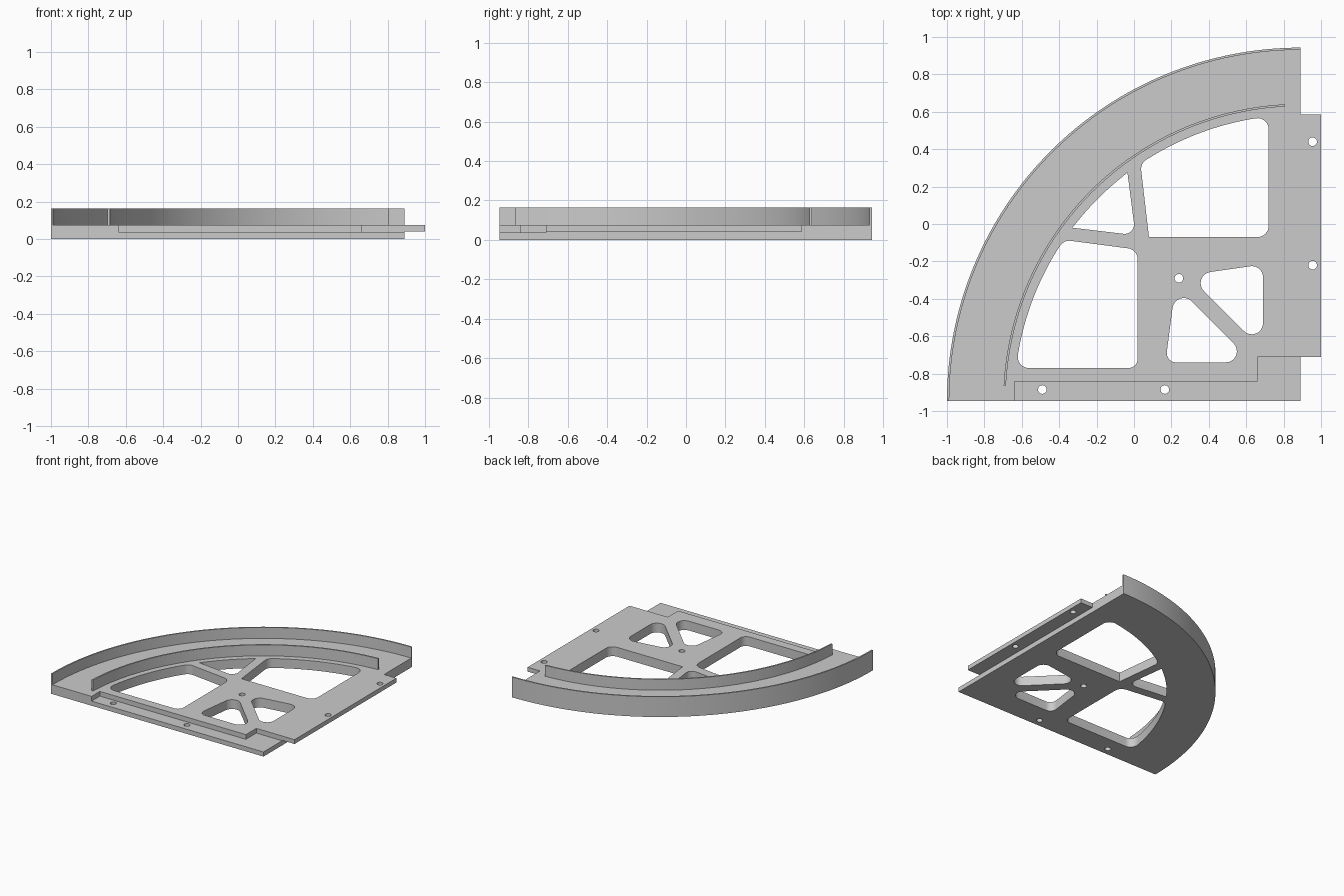
import bpy
import bmesh
from math import atan2, cos, sin, tan, radians, degrees
from mathutils import Vector

CENTRE = Vector((0.89, -0.947))   # corner shared by all the arcs
OUTER_R, POCKET_R, OPENING_R = 1.89, 1.878, 1.531
RIB_R = (1.577, 1.589)
LEDGE_Z, TAB_Z, PLATE_Z, WALL_Z = 0.037, 0.04, 0.075, 0.163

if "Cube" in bpy.data.objects:
    bpy.data.objects.remove(bpy.data.objects["Cube"], do_unlink=True)

grey = bpy.data.materials.new("plain_grey")
grey.use_nodes = True
colour = (0.6, 0.6, 0.6, 1)
grey.diffuse_color = colour
grey.node_tree.nodes["Principled BSDF"].inputs["Base Color"].default_value = colour


def arc(radius, start, end, steps=64, centre=CENTRE):
    """Points along an arc, angles in degrees."""
    angles = [radians(start + (end - start) * i / steps) for i in range(steps + 1)]
    return [centre + Vector((cos(a), sin(a))) * radius for a in angles]


def opening_arc(p, q, trim=0.075):
    """Points on the opening arc from corner p round to corner q, kept clear of both."""
    start, end = [degrees(atan2(c[1] - CENTRE.y, c[0] - CENTRE.x)) for c in (p, q)]
    gap = degrees(trim / OPENING_R)
    return [(v.x, v.y, 0) for v in arc(OPENING_R, start + gap, end - gap, 20)]


def rounded(corners, steps=8):
    """Outline from (x, y, corner radius) entries."""
    pts = []
    for i, (x, y, r) in enumerate(corners):
        p = Vector((x, y))
        if r == 0:
            pts.append(p)
            continue
        u = (Vector(corners[i - 1][:2]) - p).normalized()
        v = (Vector(corners[(i + 1) % len(corners)][:2]) - p).normalized()
        half = u.angle(v) / 2
        mid = p + (u + v).normalized() * (r / sin(half))
        a = (p + u * (r / tan(half)) - mid).normalized()
        b = (p + v * (r / tan(half)) - mid).normalized()
        pts += [mid + a.slerp(b, k / steps) * r for k in range(steps + 1)]
    return pts


def prism(name, outlines, z0, z1):
    """Extrude an outline, with any further outlines as holes."""
    bm = bmesh.new()
    for pts in outlines:
        vs = [bm.verts.new((p[0], p[1], z0)) for p in pts]
        for i, v in enumerate(vs):
            bm.edges.new((vs[i - 1], v))
    bmesh.ops.triangle_fill(bm, use_beauty=True, edges=bm.edges[:], normal=(0, 0, 1))
    ext = bmesh.ops.extrude_face_region(bm, geom=bm.faces[:], use_keep_orig=True)
    top = [g for g in ext["geom"] if isinstance(g, bmesh.types.BMVert)]
    bmesh.ops.translate(bm, verts=top, vec=(0, 0, z1 - z0))
    bmesh.ops.recalc_face_normals(bm, faces=bm.faces[:])
    mesh = bpy.data.meshes.new(name)
    bm.to_mesh(mesh)
    bm.free()
    mesh.materials.append(grey)
    obj = bpy.data.objects.new(name, mesh)
    bpy.context.collection.objects.link(obj)
    return obj


def cut(target, cutter):
    cutter.hide_render = True
    mod = target.modifiers.new("cut", "BOOLEAN")
    mod.operation, mod.solver, mod.object = "DIFFERENCE", "EXACT", cutter
    bpy.context.view_layer.objects.active = target
    bpy.ops.object.modifier_apply(modifier=mod.name)
    bpy.data.objects.remove(cutter, do_unlink=True)


# Three large openings bounded by the arc
a, b = (0.72, 0.574, 0.06), (0.034, 0.325, 0.06)
back_opening = [a, *opening_arc(a, b), b, (0.08, -0.07, 0), (0.72, -0.07, 0.06)]
a, b = (-0.035, 0.275, 0), (-0.33, -0.02, 0)
middle_opening = [a, *opening_arc(a, b), b, (0.008, -0.06, 0.05)]
a, b = (-0.375, -0.085, 0.06), (-0.63, -0.77, 0.06)
left_opening = [a, *opening_arc(a, b), b, (0.02, -0.77, 0.05), (0.02, -0.137, 0.06)]

# Two triangular openings either side of the diagonal brace
upper_triangle = [(0.289, -0.274, 0.06), (0.69, -0.216, 0.06), (0.69, -0.675, 0.06)]
lower_triangle = [(0.222, -0.327, 0.06), (0.168, -0.74, 0.05), (0.635, -0.74, 0.06)]

openings = [rounded(o) for o in (back_opening, middle_opening, left_opening,
                                 upper_triangle, lower_triangle)]
screw_spots = [(0.24, -0.29), (0.955, 0.44), (0.955, -0.22), (0.165, -0.885), (-0.49, -0.885)]
screw_holes = [arc(0.023, 0, 345, 23, Vector(s)) for s in screw_spots]

# Full-height blank: quarter disc with the side tab
blank = arc(OUTER_R, 90, 180) + [(1, CENTRE.y), (1, 0.585), (0.89, 0.585)]
plate = prism("quarter_plate", [blank, *openings, *screw_holes], 0, WALL_Z)

# Pocket leaves the outer wall and the inner curved rib standing
pocket = arc(POCKET_R, 90, 180) + [(CENTRE.x - POCKET_R, -1.1), (1.1, -1.1),
                                   (1.1, CENTRE.y + POCKET_R)]
rib = arc(RIB_R[0], 93, 177) + arc(RIB_R[1], 177, 93)
cut(plate, prism("pocket_cutter", [pocket, rib], PLATE_Z, 0.3))

# Lowered front ledge, then the space under the side tab
ledge = [(-0.64, -1.1), (1.1, -1.1), (1.1, -0.71), (0.66, -0.71), (0.66, -0.842), (-0.64, -0.842)]
cut(plate, prism("ledge_cutter", [ledge], LEDGE_Z, 0.3))
under_tab = [(0.89, -1.1), (1.1, -1.1), (1.1, 0.62), (0.89, 0.62)]
cut(plate, prism("under_tab_cutter", [under_tab], -0.1, TAB_Z))

# Smooth the curved walls, keep the edges sharp
bpy.ops.object.select_all(action="DESELECT")
plate.select_set(True)
bpy.context.view_layer.objects.active = plate
bpy.ops.object.shade_smooth_by_angle(angle=radians(30))
